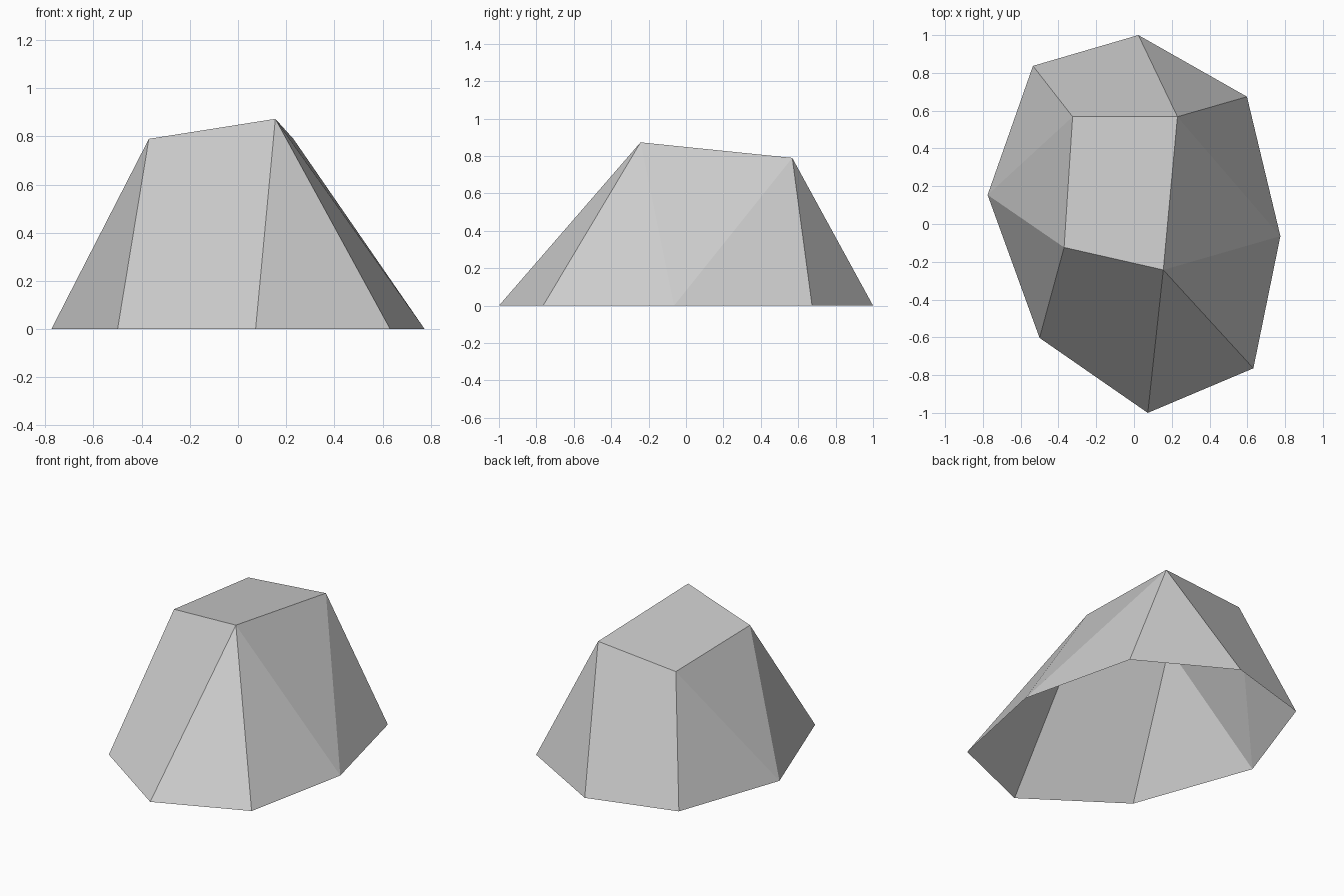
import bpy
import bmesh

cube = bpy.data.objects.get("Cube")
if cube:
    bpy.data.objects.remove(cube, do_unlink=True)

# Plain stone grey
GREY = (0.605, 0.605, 0.605, 1.0)
stone = bpy.data.materials.new("stone_grey")
stone.use_nodes = True
stone.diffuse_color = GREY
shader = stone.node_tree.nodes["Principled BSDF"]
shader.inputs["Base Color"].default_value = GREY
shader.inputs["Roughness"].default_value = 0.9

# Ground outline, counter-clockwise from the back point
base_outline = [(0.023, 1.0), (-0.535, 0.837), (-0.775, 0.154), (-0.5, -0.603),
                (0.073, -1.0), (0.632, -0.764), (0.775, -0.064), (0.598, 0.674)]

# Tilted top corners, each with the run of outline points it fans down to
corners = [((0.23, 0.568, 0.79), (6, 7, 0)),
           ((-0.325, 0.568, 0.743), (1, 2)),
           ((-0.37, -0.124, 0.79), (2, 3)),
           ((0.155, -0.243, 0.873), (4, 5, 6))]

bm = bmesh.new()
base = [bm.verts.new((x, y, 0)) for x, y in base_outline]
top = [bm.verts.new(co) for co, fan in corners]
bm.faces.new(top)

for i, (co, fan) in enumerate(corners):
    # Triangular facets below the corner
    for a, b in zip(fan, fan[1:]):
        bm.faces.new((top[i], base[a], base[b]))
    # Facet below the top edge: four-sided, or a triangle where fans share a point
    j = (i + 1) % len(corners)
    foot = [base[k] for k in dict.fromkeys((fan[-1], corners[j][1][0]))]
    bm.faces.new([top[i], *foot, top[j]])

# The underside stays open
bm.normal_update()
mesh = bpy.data.meshes.new("rock")
bm.to_mesh(mesh)
bm.free()
mesh.materials.append(stone)
rock = bpy.data.objects.new("rock", mesh)
bpy.context.collection.objects.link(rock)
